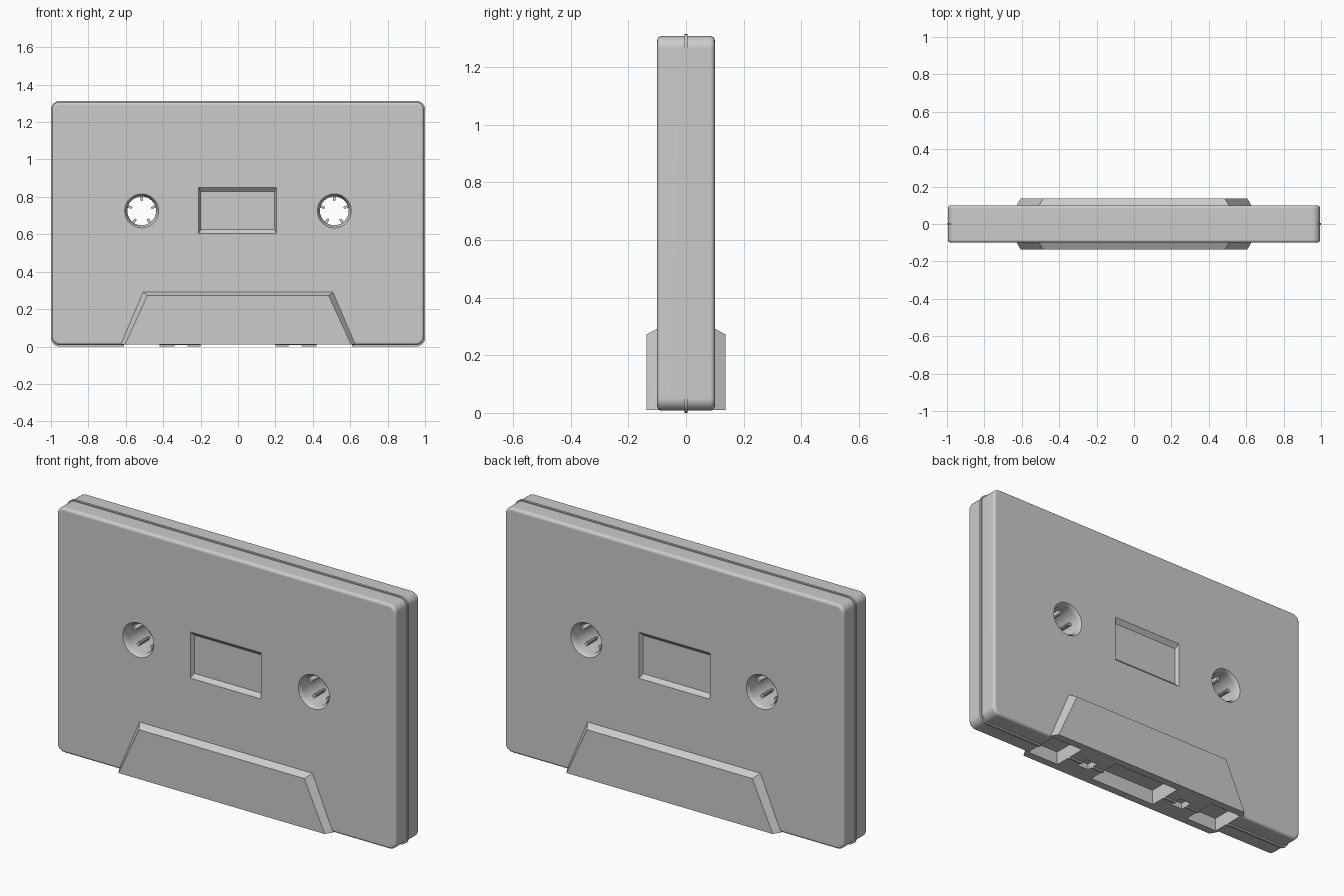
import bpy, bmesh, math

if "Cube" in bpy.data.objects:
    bpy.data.objects.remove(bpy.data.objects["Cube"])


def loft(name, sections):
    """Closed solid through outlines: each section is (y, [(x, z), ...])."""
    bm = bmesh.new()
    rings = [[bm.verts.new((x, y, z)) for x, z in pts] for y, pts in sections]
    n = len(rings[0])
    for a, b in zip(rings, rings[1:]):
        for i in range(n):
            bm.faces.new((a[i], a[(i + 1) % n], b[(i + 1) % n], b[i]))
    bm.faces.new(rings[0])
    bm.faces.new(rings[-1])
    bmesh.ops.recalc_face_normals(bm, faces=bm.faces)
    me = bpy.data.meshes.new(name)
    bm.to_mesh(me)
    bm.free()
    ob = bpy.data.objects.new(name, me)
    bpy.context.collection.objects.link(ob)
    return ob


def rect(x0, x1, z0, z1):
    return [(x0, z0), (x1, z0), (x1, z1), (x0, z1)]


def rounded(x, z0, z1, r, n=6):
    pts = []
    for k, (cx, cz) in enumerate(rect(-x + r, x - r, z0 + r, z1 - r)):
        for i in range(n + 1):
            a = math.pi + (k + i / n) * math.pi / 2
            pts.append((cx + r * math.cos(a), cz + r * math.sin(a)))
    return pts


def circle(cx, cz, r, n=40):
    return [(cx + r * math.cos(2 * math.pi * i / n), cz + r * math.sin(2 * math.pi * i / n))
            for i in range(n)]


def trapezoid(xb, xt, z0, z1):
    return [(-xb, z0), (xb, z0), (xt, z1), (-xt, z1)]


def boolean(target, tool, op):
    tool.hide_render = True
    m = target.modifiers.new("bool", 'BOOLEAN')
    m.operation, m.object, m.solver = op, tool, 'EXACT'
    bpy.context.view_layer.objects.active = target
    bpy.ops.object.modifier_apply(modifier=m.name)
    bpy.data.objects.remove(tool, do_unlink=True)


# Main shell with softened rims
B = 0.016
steps = [(B * (1 - math.sin(t)), B * (1 - math.cos(t))) for t in
         [i * math.pi / 8 for i in range(5)]]          # (inset in y, inset of outline)
half = [(-0.1 + iy, rounded(0.995 - io, 0.008 + io, 1.307 - io, 0.042 - io))
        for iy, io in reversed(steps)]
half = [(-0.1 + B - B * math.sin(t), rounded(0.995 - B * (1 - math.cos(t)),
        0.008 + B * (1 - math.cos(t)), 1.307 - B * (1 - math.cos(t)),
        0.042 - B * (1 - math.cos(t)))) for t in [i * math.pi / 8 for i in (4, 3, 2, 1, 0)]]
shell = loft("cassette_shell", half + [(-y, p) for y, p in reversed(half)])

# Seam ridge around the middle
boolean(shell, loft("seam_ridge", [
    (-0.006, rounded(1.0, 0, 1.313, 0.045)), (0.006, rounded(1.0, 0, 1.313, 0.045))]), 'UNION')

# Raised trapezoid on both faces
front, base = trapezoid(0.605, 0.485, 0.01, 0.272), trapezoid(0.627, 0.507, 0.01, 0.292)
boolean(shell, loft("head_block", [
    (-0.137, front), (-0.1, base), (0.1, base), (0.137, front)]), 'UNION')

# Window recesses
for s in (-1, 1):
    outer, inner = rect(-0.21, 0.205, 0.605, 0.85), rect(-0.2, 0.195, 0.625, 0.828)
    boolean(shell, loft("window_cut", [
        (s * 0.12, outer), (s * 0.1, outer), (s * 0.08, inner)]), 'DIFFERENCE')

# Reel holes with chamfered mouths
for cx in (-0.515, 0.515):
    boolean(shell, loft("reel_cut", [(y, circle(cx, 0.725, r)) for y, r in (
        (-0.12, 0.091), (-0.1, 0.091), (-0.08, 0.077),
        (0.08, 0.077), (0.1, 0.091), (0.12, 0.091))]), 'DIFFERENCE')

# Openings along the bottom edge
for x0, x1, hy, depth in ((-0.2, 0.2, 0.095, 0.09),
                          (-0.61, -0.42, 0.095, 0.08), (0.42, 0.61, 0.095, 0.08),
                          (-0.34, -0.27, 0.035, 0.04), (0.27, 0.34, 0.035, 0.04)):
    r = rect(x0, x1, -0.05, depth)
    boolean(shell, loft("bottom_cut", [(-hy, r), (hy, r)]), 'DIFFERENCE')

# Reel teeth
parts = [shell]
for side, cx in (("left", -0.515), ("right", 0.515)):
    for k in range(5):
        a = math.pi / 2 + k * 2 * math.pi / 5
        c, s = math.cos(a), math.sin(a)
        pts = [(cx + r * c - w * s, 0.725 + r * s + w * c) for r, w in
               ((0.082, -0.007), (0.058, -0.007), (0.053, -0.003),
                (0.053, 0.003), (0.058, 0.007), (0.082, 0.007))]
        parts.append(loft(f"{side}_reel_tooth_{k + 1}", [(-0.04, pts), (0.04, pts)]))

# Smooth shading with crisp edges
for ob in parts:
    bpy.ops.object.select_all(action='DESELECT')
    ob.select_set(True)
    bpy.context.view_layer.objects.active = ob
    bpy.ops.object.shade_smooth_by_angle(angle=math.radians(35))
shell.modifiers.new("weighted", 'WEIGHTED_NORMAL').keep_sharp = True
